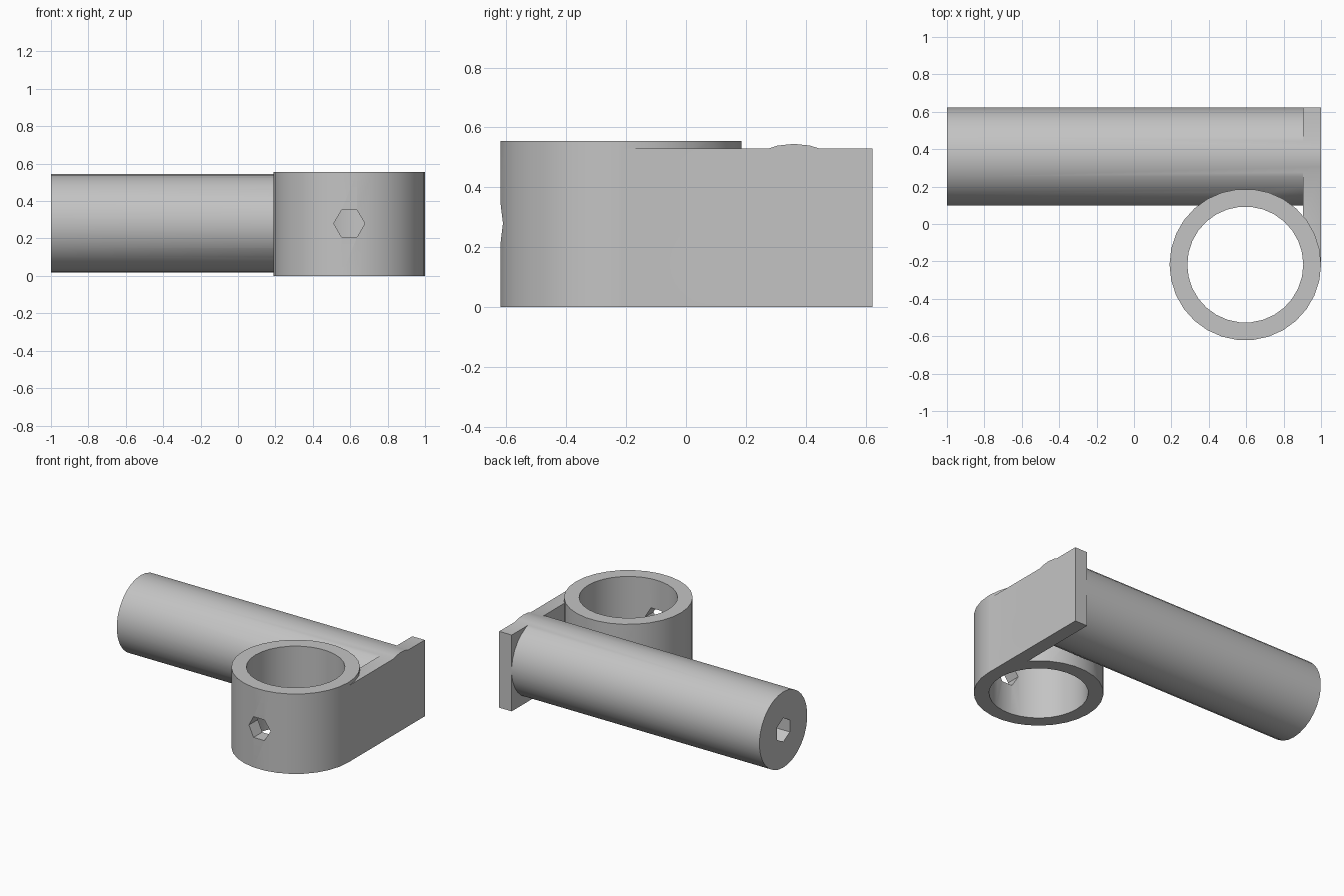
import bpy
import math
from mathutils import Matrix

if "Cube" in bpy.data.objects:
    bpy.data.objects.remove(bpy.data.objects["Cube"], do_unlink=True)

SIDES = 30
ring_x, ring_y, mid_z = 0.595, -0.217, 0.28
rod_y = 0.36

grey = bpy.data.materials.new("plain grey")
grey.use_nodes = True
grey.diffuse_color = (0.55, 0.55, 0.55, 1)
grey.node_tree.nodes["Principled BSDF"].inputs["Base Color"].default_value = (0.55, 0.55, 0.55, 1)


def prism(name, radius, length, centre, axis="Z", sides=SIDES):
    """Regular prism along an axis; first corner lies on x (or on z when along x)."""
    bpy.ops.mesh.primitive_cylinder_add(vertices=sides, radius=radius, depth=length)
    ob = bpy.context.object
    ob.name = name
    turn = Matrix.Rotation(math.radians(90), 4, "Z")
    if axis == "X":
        turn = Matrix.Rotation(math.radians(90), 4, "Y") @ turn
    elif axis == "Y":
        turn = Matrix.Rotation(math.radians(90), 4, "X") @ turn
    ob.data.transform(Matrix.Translation(centre) @ turn)
    ob.data.materials.append(grey)
    return ob


def block(name, low, high):
    bpy.ops.mesh.primitive_cube_add(size=1)
    ob = bpy.context.object
    ob.name = name
    size = [b - a for a, b in zip(low, high)]
    centre = [(a + b) / 2 for a, b in zip(low, high)]
    ob.data.transform(Matrix.Translation(centre) @ Matrix.Diagonal((*size, 1)))
    ob.data.materials.append(grey)
    return ob


def combine(target, other, operation):
    mod = target.modifiers.new(operation.lower(), "BOOLEAN")
    mod.operation = operation
    mod.solver = "EXACT"
    mod.object = other
    bpy.context.view_layer.objects.active = target
    bpy.ops.object.modifier_apply(modifier=mod.name)
    bpy.data.objects.remove(other, do_unlink=True)


# Rod, side plate and collar joined into one solid
holder = prism("rod_holder", 0.263, 2.0, (0, rod_y, 0.282), "X")
combine(holder, block("side_plate", (0.904, ring_y, 0), (1, 0.622, 0.53)), "UNION")
combine(holder, prism("collar", 0.405, 0.555, (ring_x, ring_y, 0.2775)), "UNION")

# Collar bore, hexagonal screw hole in its front wall, hexagonal socket in the rod end
combine(holder, prism("bore", 0.31, 1.0, (ring_x, ring_y, mid_z)), "DIFFERENCE")
combine(holder, prism("screw_hole", 0.083, 0.4, (ring_x, -0.6, mid_z), "Y", 6), "DIFFERENCE")
combine(holder, prism("rod_socket", 0.083, 0.8, (-1, rod_y, mid_z), "X", 6), "DIFFERENCE")

bpy.ops.object.select_all(action="DESELECT")
holder.select_set(True)
bpy.context.view_layer.objects.active = holder
bpy.ops.object.shade_smooth_by_angle(angle=math.radians(30))
